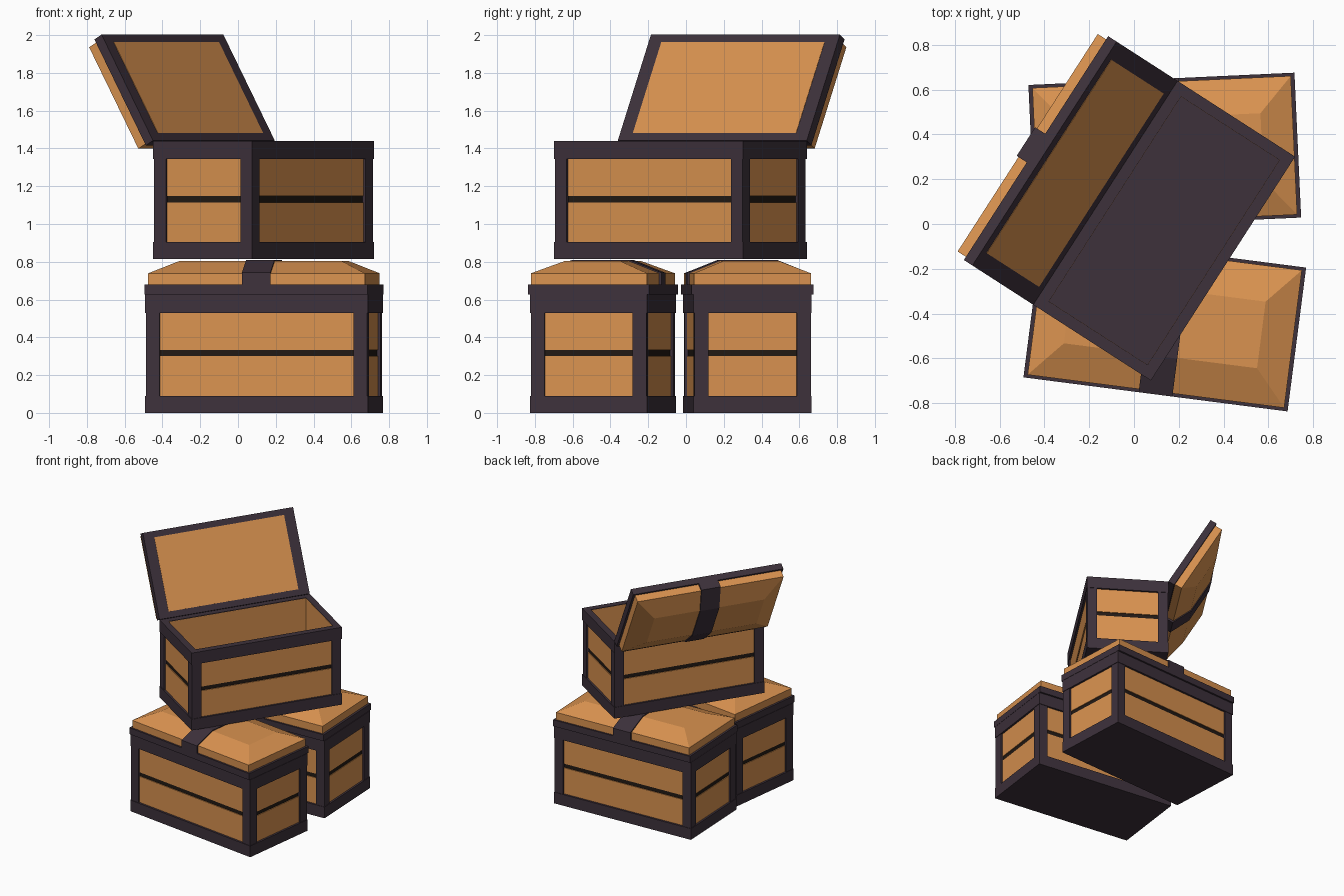
import bpy, bmesh
from math import radians
from mathutils import Matrix

if "Cube" in bpy.data.objects:
    bpy.data.objects.remove(bpy.data.objects["Cube"])

W, D, H = 1.19, 0.625, 0.626      # chest body
LD = 0.648                        # lid depth


def material(name, rgb):
    m = bpy.data.materials.new(name)
    m.diffuse_color = (*rgb, 1)
    m.use_nodes = True
    m.node_tree.nodes["Principled BSDF"].inputs["Base Color"].default_value = m.diffuse_color
    return m


WOOD = material("wood", (0.70, 0.29, 0.08))
TRIM = material("dark_trim", (0.047, 0.031, 0.044))
GAP = material("groove", (0.016, 0.010, 0.007))


def finish(name, bm, mat, matrix):
    bmesh.ops.recalc_face_normals(bm, faces=bm.faces)
    me = bpy.data.meshes.new(name)
    bm.to_mesh(me)
    bm.free()
    me.materials.append(mat)
    ob = bpy.data.objects.new(name, me)
    bpy.context.collection.objects.link(ob)
    ob.matrix_world = matrix
    return ob


def loft(name, sections, mat, matrix, closed=False, cy=0):
    """Join rectangles (half width, half depth, z); closed makes a hollow ring."""
    bm = bmesh.new()
    loops = [[bm.verts.new((sx * hw, cy + sy * hd, z))
              for sx, sy in ((-1, -1), (1, -1), (1, 1), (-1, 1))]
             for hw, hd, z in sections]
    pairs = list(zip(loops, loops[1:]))
    if closed:
        pairs.append((loops[-1], loops[0]))
    else:
        bm.faces.new(loops[0])
        bm.faces.new(loops[-1])
    for a, b in pairs:
        for i in range(4):
            j = (i + 1) % 4
            bm.faces.new((a[i], a[j], b[j], b[i]))
    return finish(name, bm, mat, matrix)


def ring(name, w, d, out, inn, z0, z1, mat, matrix, cy=0):
    o, i = (w / 2 - out, d / 2 - out), (w / 2 - inn, d / 2 - inn)
    return loft(name, [(*o, z0), (*o, z1), (*i, z1), (*i, z0)], mat, matrix, True, cy)


def extrude(bm, points, vec):
    f = bm.faces.new([bm.verts.new(p) for p in points])
    r = bmesh.ops.extrude_face_region(bm, geom=[f])
    bmesh.ops.translate(bm, vec=vec,
                        verts=[v for v in r["geom"] if isinstance(v, bmesh.types.BMVert)])


def body(n, M):
    loft(n + "_base_band", [(W / 2, D / 2, 0), (W / 2, D / 2, 0.09)], TRIM, M)
    ring(n + "_top_band", W, D, 0, 0.05, 0.53, H, TRIM, M)
    # planks with a dark groove between, and the inner lining
    ring(n + "_lower_planks", W, D, 0.016, 0.045, 0.088, 0.30, WOOD, M)
    ring(n + "_plank_groove", W, D, 0.022, 0.045, 0.30, 0.333, GAP, M)
    ring(n + "_upper_planks", W, D, 0.016, 0.045, 0.333, 0.532, WOOD, M)
    ring(n + "_lining", W, D, 0.044, 0.051, 0.088, H - 0.004, WOOD, M)
    # L-shaped corner posts
    bm = bmesh.new()
    a, t, e = 0.078, 0.03, 0.004
    profile = ((e, e), (a, e), (a, t), (t, t), (t, a), (e, a))
    for sx in (-1, 1):
        for sy in (-1, 1):
            extrude(bm, [(sx * (W / 2 - x), sy * (D / 2 - y), 0.088) for x, y in profile],
                    (0, 0, 0.444))
    finish(n + "_corner_posts", bm, TRIM, M)


def lid(n, M):
    # origin on the hinge edge, lid extends toward -y
    c = -LD / 2
    loft(n + "_lid_rim", [(W / 2, LD / 2, 0), (W / 2, LD / 2, 0.052)], TRIM, M, cy=c)
    hw, hd = W / 2 - 0.017, LD / 2 - 0.014
    loft(n + "_lid_top", [(hw, hd, 0.05), (hw, hd, 0.111), (0.435, 0.15, 0.175)],
         WOOD, M, cy=c)
    loft(n + "_lid_inner_panel", [(W / 2 - 0.081, LD / 2 - 0.046, -0.002),
                                  (W / 2 - 0.081, LD / 2 - 0.046, 0.01)], WOOD, M, cy=c)
    # strap running over the lid from front to back
    bm = bmesh.new()
    half = ((LD / 2, 0.05), (LD / 2, 0.114), (0.153, 0.182))
    pts = [(-y, z) for y, z in half] + [(y, z) for y, z in reversed(half)]
    extrude(bm, [(-0.076, c + y, z) for y, z in pts], (0.152, 0, 0))
    finish(n + "_lid_strap", bm, TRIM, M)


# name, position, turn, lid opening angle
for n, pos, turn, opening in (
        ("front_chest", (0.1375, -0.44, 0), -7.35, 0),
        ("back_chest", (0.1375, 0.325, 0), 2.65, 0),
        ("upper_chest", (0.135, -0.03, 0.814), 57.2, 120)):
    M = Matrix.Translation(pos) @ Matrix.Rotation(radians(turn), 4, 'Z')
    body(n, M)
    hinge_y = D / 2 if opening else LD / 2
    lid(n, M @ Matrix.Translation((0, hinge_y, H + 0.002))
        @ Matrix.Rotation(radians(-opening), 4, 'X'))
